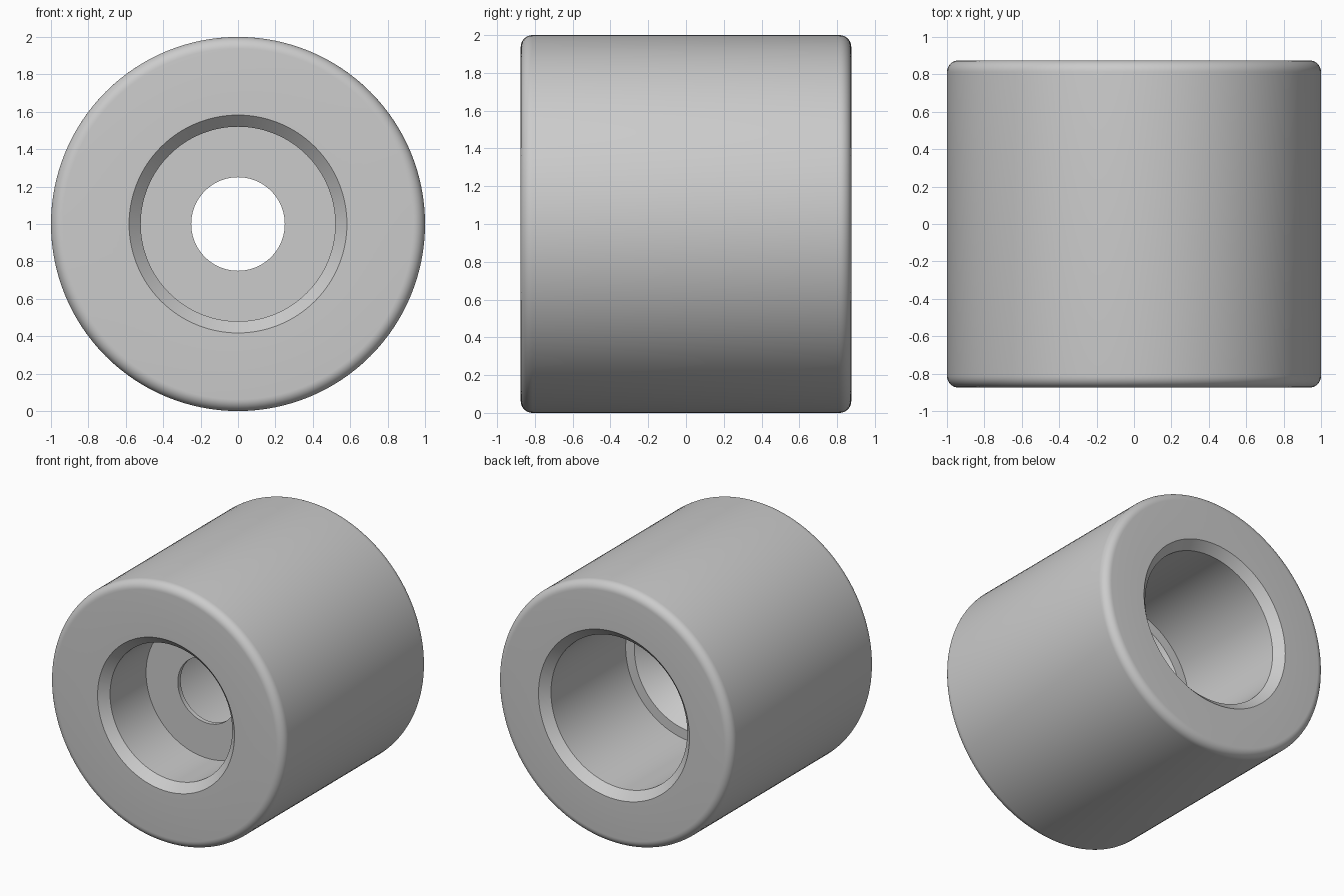
import bpy, bmesh
from math import cos, sin, pi, radians
from mathutils import Vector

cube = bpy.data.objects.get("Cube")
if cube:
    bpy.data.objects.remove(cube, do_unlink=True)

HALF = 0.875      # half of the length along y
FILLET = 0.0625   # rounded outer edges
CHAMFER = 0.0625  # bevelled bore mouths
FRONT_BORE, BACK_BORE, HOLE = 0.52, 0.58, 0.25
SEGMENTS = 128
STEPS = 8

grey = bpy.data.materials.new("light grey")
grey.diffuse_color = (0.6, 0.6, 0.6, 1)
grey.use_nodes = True
grey.node_tree.nodes["Principled BSDF"].inputs["Base Color"].default_value = (0.6, 0.6, 0.6, 1)


def fillet(y_centre, start):
    """Quarter circle of (radius, y) points at an outer edge."""
    angles = [start + i / STEPS * pi / 2 for i in range(STEPS + 1)]
    return [(1 - FILLET + FILLET * cos(a), y_centre + FILLET * sin(a)) for a in angles]


# Closed section: outer wall, back bore with conical seat, hole, front bore
section = fillet(-HALF + FILLET, -pi / 2) + fillet(HALF - FILLET, 0)
section += [
    (BACK_BORE + CHAMFER, HALF),
    (BACK_BORE, HALF - CHAMFER),
    (BACK_BORE, -0.095),
    (0.505, -0.095),
    (HOLE, -0.34),
    (HOLE, -0.375),
    (FRONT_BORE, -0.375),
    (FRONT_BORE, -HALF + CHAMFER),
    (FRONT_BORE + CHAMFER, -HALF),
]

# Revolve the section about the y axis
bm = bmesh.new()
verts = [bm.verts.new((r, y, 1)) for r, y in section]
edges = [bm.edges.new((v, verts[(i + 1) % len(verts)])) for i, v in enumerate(verts)]
bmesh.ops.spin(bm, geom=verts + edges, cent=Vector((0, 0, 1)), axis=Vector((0, 1, 0)),
               angle=2 * pi, steps=SEGMENTS, use_merge=False)
bmesh.ops.remove_doubles(bm, verts=bm.verts, dist=0.0001)
bmesh.ops.recalc_face_normals(bm, faces=bm.faces)
mesh = bpy.data.meshes.new("bored_cylinder")
bm.to_mesh(mesh)
bm.free()
mesh.materials.append(grey)

body = bpy.data.objects.new("bored_cylinder", mesh)
bpy.context.collection.objects.link(body)
bpy.ops.object.select_all(action="DESELECT")
body.select_set(True)
bpy.context.view_layer.objects.active = body
bpy.ops.object.shade_smooth_by_angle(angle=radians(30))
